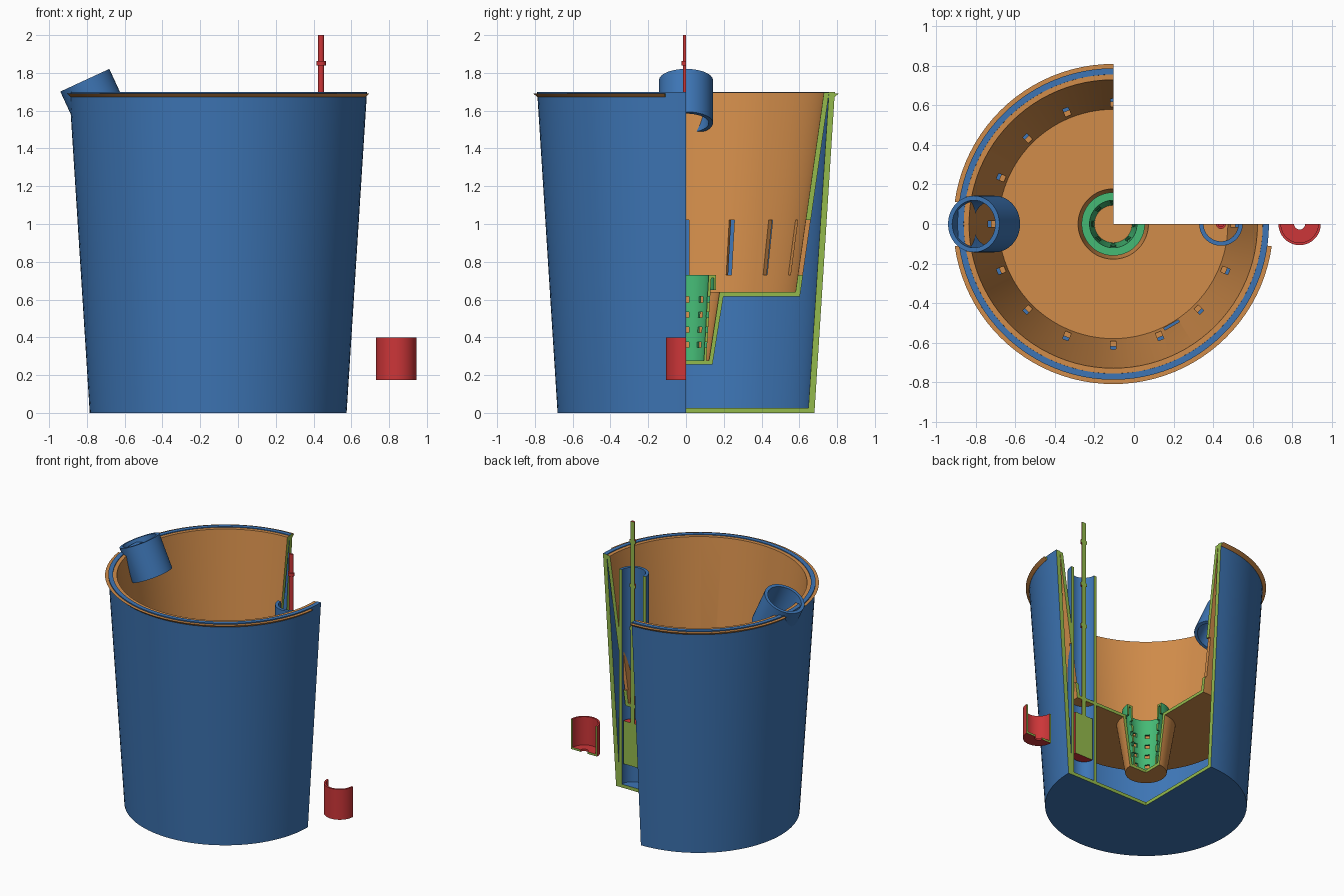
import bpy, bmesh, math
from mathutils import Matrix, Vector

if "Cube" in bpy.data.objects:
    bpy.data.objects.remove(bpy.data.objects["Cube"])

CX = -0.105          # pot axis
SEG = 96             # segments per full turn


def material(name, srgb):
    m = bpy.data.materials.new(name)
    m.diffuse_color = [((c + 0.055) / 1.055) ** 2.4 for c in srgb] + [1]
    m.use_nodes = True
    m.node_tree.nodes["Principled BSDF"].inputs["Base Color"].default_value = m.diffuse_color
    return m


blue = material("blue", (0.24, 0.46, 0.71))
orange = material("orange", (0.82, 0.55, 0.29))
red = material("red", (0.80, 0.21, 0.22))
green = material("green", (0.27, 0.73, 0.46))
lime = material("cut_lime", (0.58, 0.73, 0.30))


def add_object(name, bm, mats):
    mesh = bpy.data.meshes.new(name)
    bm.to_mesh(mesh)
    bm.free()
    ob = bpy.data.objects.new(name, mesh)
    bpy.context.collection.objects.link(ob)
    for m in mats:
        mesh.materials.append(m)
    return ob


def revolve(name, profile, mat, cx=CX, start=90, end=360, seg=SEG):
    """Turn a closed (radius, z) profile; open ends get cut-coloured caps."""
    bm = bmesh.new()
    full = end - start >= 360
    n = max(2, round(seg * (end - start) / 360))
    rings = []
    for i in range(n if full else n + 1):
        a = math.radians(start + (end - start) * i / n)
        rings.append([bm.verts.new((r * math.cos(a) + cx, r * math.sin(a), z)) for r, z in profile])
    k = len(profile)
    for i in range(n):
        p, q = rings[i], rings[(i + 1) % len(rings)]
        for j in range(k):
            if profile[j][0] == 0 and profile[(j + 1) % k][0] == 0:
                continue
            bm.faces.new((p[j], q[j], q[(j + 1) % k], p[(j + 1) % k]))
    if not full:
        for ring in (rings[0], rings[-1]):
            bm.faces.new(ring).material_index = 1
    bmesh.ops.remove_doubles(bm, verts=bm.verts, dist=1e-5)
    bmesh.ops.recalc_face_normals(bm, faces=bm.faces)
    return add_object(name, bm, [mat, lime])


def cut_boxes(target, name, boxes):
    """Subtract boxes given as (angle, radius, z, radial, tangential, height)."""
    bm = bmesh.new()
    for ang, r, z, sx, sy, sz in boxes:
        m = (Matrix.Translation((CX, 0, 0)) @ Matrix.Rotation(math.radians(ang), 4, 'Z')
             @ Matrix.Translation((r, 0, z)) @ Matrix.Diagonal((sx, sy, sz, 1)))
        bmesh.ops.create_cube(bm, size=1, matrix=m)
    cutter = add_object(name, bm, [])
    cutter.hide_render = True
    cutter.hide_set(True)
    mod = target.modifiers.new("slots", 'BOOLEAN')
    mod.operation = 'DIFFERENCE'
    mod.solver = 'EXACT'
    mod.object = cutter
    bpy.context.view_layer.objects.active = target
    bpy.ops.object.modifier_apply(modifier=mod.name)
    bpy.data.objects.remove(cutter)


# Outer pot with a quarter cut away
parts = [revolve("outer_pot", [(0, 0), (.68, 0), (.788, 1.7), (.757, 1.7), (.648, .025), (0, .025)], blue)]

# Inner pot with a central well and slotted wall
inner = revolve("inner_pot", [(0, .255), (.14, .255), (.198, .617), (.603, .617), (.757, 1.695),
                              (.73, 1.695), (.58, .64), (.178, .64), (.122, .277), (0, .277)], orange)
slots = [(i * 22.5, .62, .875, .2, .03, .29) for i in range(4, 17)]
slots.append((-60, .59, .71, .012, .085, .2))
cut_boxes(inner, "wall_slot_cutter", slots)
parts.append(inner)

# Flange under the rim, interrupted at the spout and at the tube
flange = [(.78, 1.672), (.787, 1.672), (.81, 1.692), (.78, 1.692)]
parts.append(revolve("rim_flange_back", flange, orange, start=90, end=172))
parts.append(revolve("rim_flange_front", flange, orange, start=188, end=352))

# Wicking basket with rows of slots
basket = revolve("basket", [(.095, .277), (.108, .277), (.134, .715), (.147, .715), (.147, .65),
                            (.16, .65), (.16, .73), (.12, .73)], green)
cut_boxes(basket, "basket_slot_cutter",
          [(a, .11, .36 + .08 * i, .06, .03, .03) for a in range(90, 361, 45) for i in range(4)])
parts.append(basket)

# Filling spout: short tilted tube on the left of the rim
spout = revolve("spout", [(.12, -.25), (.143, -.25), (.143, 0), (.12, 0)], blue, cx=0, start=0, end=360, seg=64)
up = Vector((-.42, 0, .909)).normalized()
spout.matrix_world = Matrix.Translation((-.811, 0, 1.761)) @ up.to_track_quat('Z', 'Y').to_matrix().to_4x4()
parts.append(spout)

# Half tube guiding the level gauge
TX = .44
parts.append(revolve("gauge_tube", [(.088, .025), (.11, .025), (.11, 1.62), (.088, 1.62)], blue, TX, 180, 360, 64))

# Gauge rod with collars, and the float at its foot
rod = [(0, .5), (.016, .5)]
for z in (1.20, 1.52, 1.85):
    rod += [(.016, z - .012), (.025, z - .012), (.025, z + .012), (.016, z + .012)]
rod += [(.016, 2), (0, 2)]
parts.append(revolve("gauge_rod", rod, red, TX, 180, 360, 32))
parts.append(revolve("gauge_float", [(0, .18), (.075, .18), (.075, .5), (0, .5)], red, TX, 180, 360, 64))

# Loose float cup beside the pot
parts.append(revolve("float_cup", [(.028, .175), (.107, .175), (.107, .40), (.094, .40), (.094, .19), (.028, .19)],
                     red, .838, 180, 360, 64))

# Smooth the round walls while keeping edges sharp
for ob in bpy.context.selected_objects:
    ob.select_set(False)
for ob in parts:
    ob.select_set(True)
bpy.context.view_layer.objects.active = parts[0]
bpy.ops.object.shade_smooth_by_angle(angle=math.radians(25))
